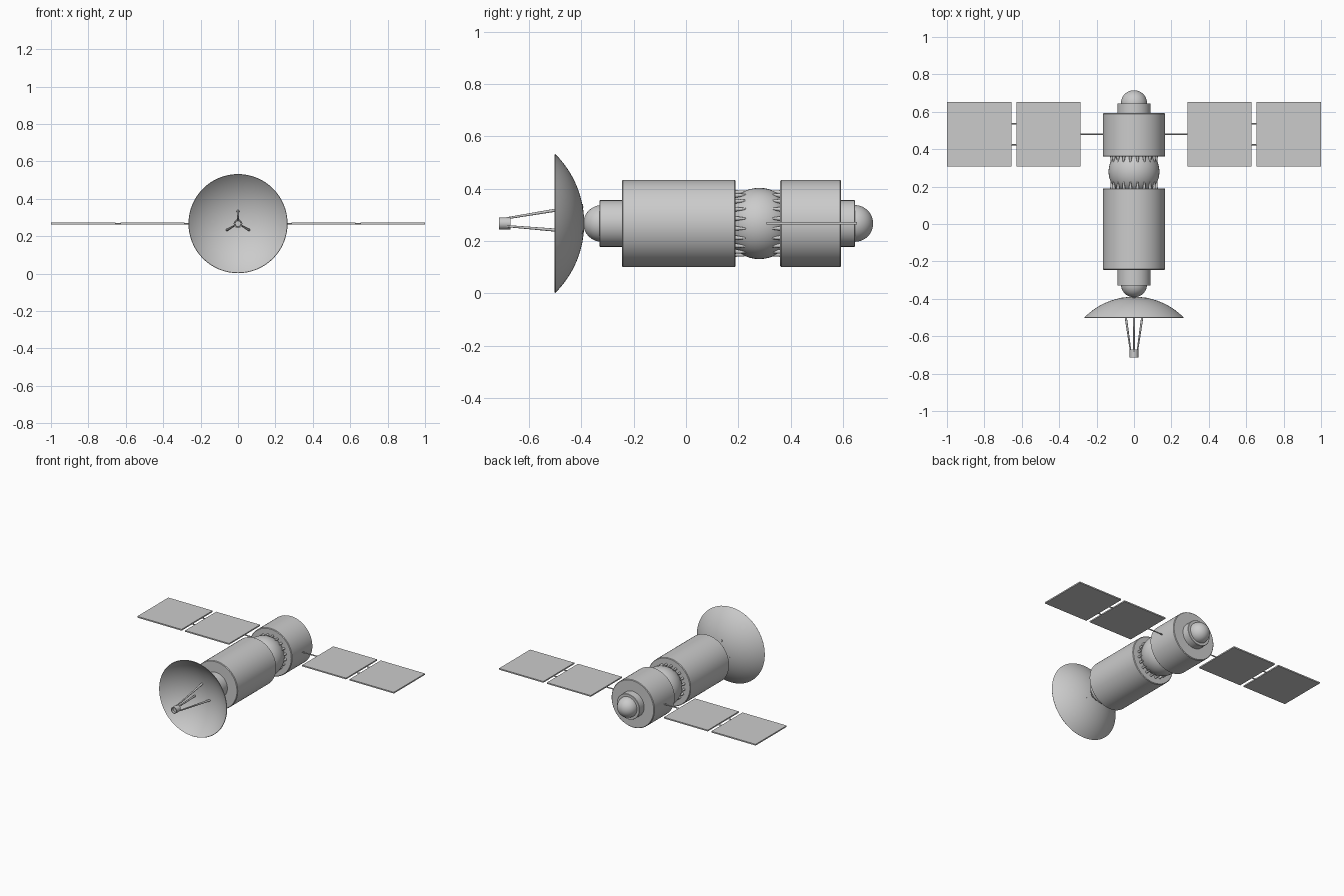
import bpy, bmesh, math
from mathutils import Vector, Matrix

if "Cube" in bpy.data.objects:
    bpy.data.objects.remove(bpy.data.objects["Cube"])

CZ = 0.267  # height of the long axis


def finish(name, bm):
    bmesh.ops.remove_doubles(bm, verts=bm.verts, dist=1e-5)
    bmesh.ops.recalc_face_normals(bm, faces=bm.faces)
    me = bpy.data.meshes.new(name)
    bm.to_mesh(me)
    bm.free()
    me.shade_smooth()
    me.set_sharp_from_angle(angle=math.radians(35))
    ob = bpy.data.objects.new(name, me)
    bpy.context.collection.objects.link(ob)
    return ob


def lathe(name, profile, seg=64):
    """Spin (y, radius) points around the long axis."""
    bm = bmesh.new()
    vs = [bm.verts.new((r, y, CZ)) for y, r in profile]
    es = [bm.edges.new(p) for p in zip(vs, vs[1:])]
    bmesh.ops.spin(bm, geom=vs + es, cent=(0, 0, CZ), axis=(0, 1, 0),
                   angle=2 * math.pi, steps=seg, use_merge=True)
    return finish(name, bm)


def drum(name, y0, y1, r, b=0.004):
    return lathe(name, [(y0, 0), (y0, r - b), (y0 + b, r),
                        (y1 - b, r), (y1, r - b), (y1, 0)])


def ball(name, y, r):
    n = 24
    return lathe(name, [(y - r * math.cos(math.pi * i / n),
                         r * math.sin(math.pi * i / n)) for i in range(n + 1)], 48)


def add_rod(bm, a, b, r0, r1, seg=12):
    a, b = Vector(a), Vector(b)
    d = b - a
    m = Matrix.Translation((a + b) / 2) @ d.to_track_quat('Z', 'Y').to_matrix().to_4x4()
    bmesh.ops.create_cone(bm, cap_ends=True, segments=seg, radius1=r0,
                          radius2=r1, depth=d.length, matrix=m)


def polar(r, ang, y):
    return (r * math.cos(ang), y, CZ + r * math.sin(ang))


# Body modules along the axis
drum("main_module", -0.245, 0.19, 0.167)
drum("rear_module", 0.36, 0.593, 0.167)
drum("front_collar", -0.33, -0.24, 0.089, 0.002)
drum("rear_collar", 0.588, 0.645, 0.089, 0.002)
ball("front_dome", -0.322, 0.07)
ball("rear_dome", 0.645, 0.07)
ball("joint_sphere", 0.28, 0.136)

# Tapered pegs gripping the joint sphere from both sides
bm = bmesh.new()
for i in range(20):
    a = 2 * math.pi * (i + 0.5) / 20
    add_rod(bm, polar(0.120, a, 0.188), polar(0.124, a, 0.236), 0.009, 0.002)
    add_rod(bm, polar(0.120, a, 0.362), polar(0.124, a, 0.318), 0.009, 0.002)
finish("joint_pegs", bm)

# Thin spherical-cap dish, open towards the front
R, RIM, APEX, T = 0.374, 0.265, -0.389, 0.003
A = math.asin(RIM / R)
outer = [(APEX - R * (1 - math.cos(A * i / 16)), R * math.sin(A * i / 16))
         for i in range(17)]
inner = [(y - T, r * (1 - T / R)) for y, r in reversed(outer)]
lathe("dish", outer + inner)

# Feed horn on three struts
lathe("feed_horn", [(-0.67, 0), (-0.67, 0.023), (-0.714, 0.023),
                    (-0.714, 0.017), (-0.70, 0.015), (-0.70, 0)], 32)
bm = bmesh.new()
for k in range(3):
    a = math.pi / 2 + k * 2 * math.pi / 3
    add_rod(bm, polar(0.020, a, -0.685), polar(0.068, a, -0.393), 0.004, 0.007)
finish("feed_struts", bm)

# Solar wings, mirrored left and right
for s, side in ((1, "right"), (-1, "left")):
    for x0, x1, part in ((0.285, 0.627, "inner"), (0.655, 1.0, "outer")):
        bm = bmesh.new()
        bmesh.ops.create_cube(bm, size=1)
        bmesh.ops.scale(bm, vec=(x1 - x0, 0.346, 0.009), verts=bm.verts)
        bmesh.ops.translate(bm, vec=(s * (x0 + x1) / 2, 0.480, CZ + 0.001), verts=bm.verts)
        finish(f"{side}_{part}_panel", bm)
    bm = bmesh.new()
    add_rod(bm, (s * 0.15, 0.480, CZ), (s * 0.30, 0.480, CZ), 0.004, 0.004)
    for y in (0.425, 0.535):
        add_rod(bm, (s * 0.61, y, CZ), (s * 0.67, y, CZ), 0.004, 0.004)
    finish(f"{side}_wing_rods", bm)
